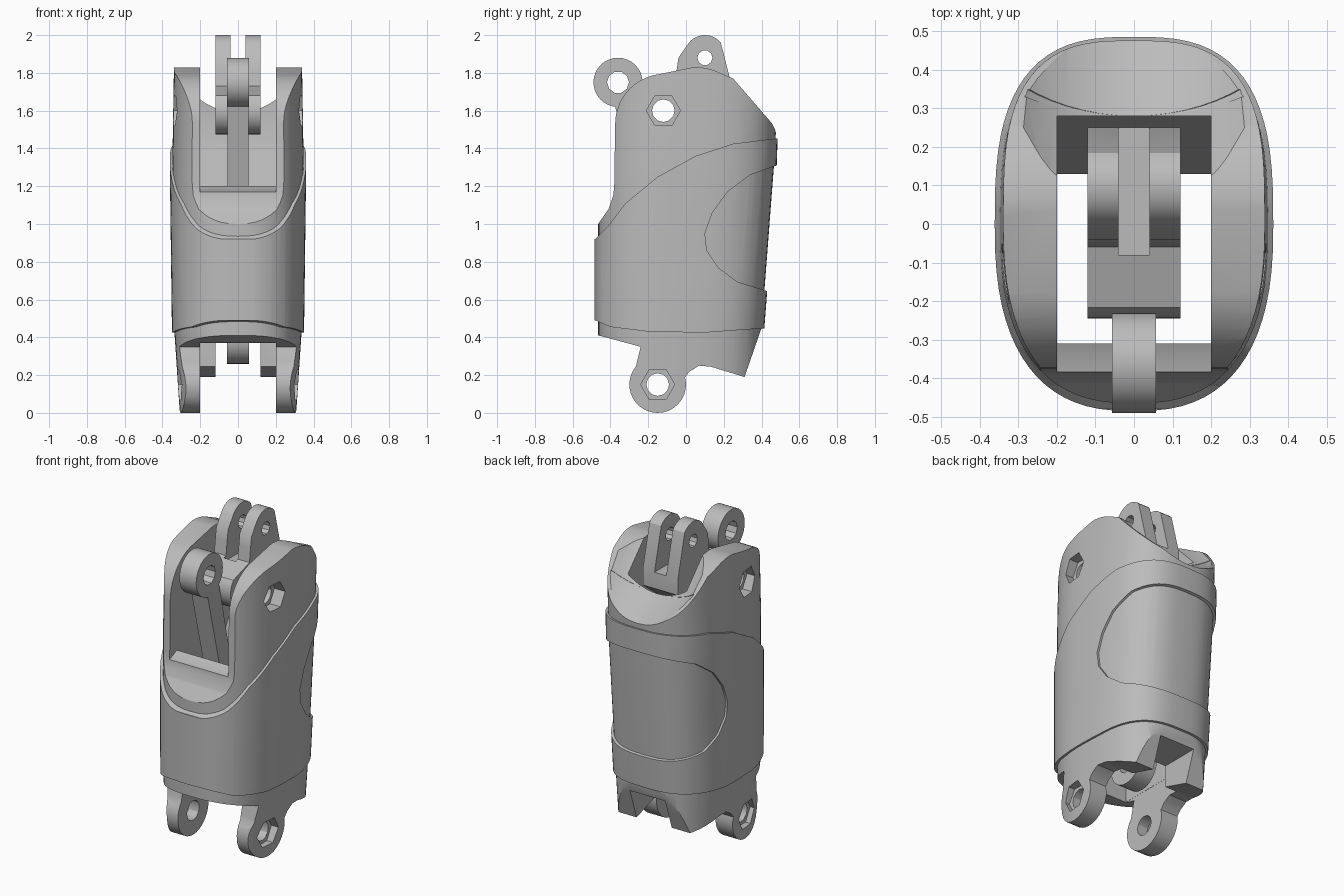
import bpy, bmesh
from math import sin, cos, pi, radians, copysign
from mathutils import Vector

if "Cube" in bpy.data.objects:
    bpy.data.objects.remove(bpy.data.objects["Cube"])

grey = bpy.data.materials.new("light grey plastic")
grey.use_nodes = True
colour = (0.5, 0.5, 0.5, 1)
grey.diffuse_color = colour
grey.node_tree.nodes["Principled BSDF"].inputs["Base Color"].default_value = colour


def finish(name, bm):
    bmesh.ops.recalc_face_normals(bm, faces=bm.faces)
    mesh = bpy.data.meshes.new(name)
    bm.to_mesh(mesh)
    bm.free()
    mesh.materials.append(grey)
    ob = bpy.data.objects.new(name, mesh)
    bpy.context.collection.objects.link(ob)
    return ob


def skin(bm, rings):
    """Join equal rings of points into a capped solid."""
    rows = [[bm.verts.new(p) for p in r] for r in rings]
    n = len(rows[0])
    for a, b in zip(rows, rows[1:]):
        for i in range(n):
            j = (i + 1) % n
            bm.faces.new((a[i], a[j], b[j], b[i]))
    bm.faces.new(rows[0])
    bm.faces.new(rows[-1])


def plate(name, outline, x0, x1):
    """Extrude a (y, z) outline along x."""
    bm = bmesh.new()
    skin(bm, [[(x, y, z) for y, z in outline] for x in (x0, x1)])
    return finish(name, bm)


def box(name, x, y0, y1, z0, z1):
    return plate(name, [(y0, z0), (y1, z0), (y1, z1), (y0, z1)], -x, x)


def arc(y, z, r, a0, a1, n=12):
    return [(y + r * cos(radians(a0 + (a1 - a0) * i / n)),
             z + r * sin(radians(a0 + (a1 - a0) * i / n))) for i in range(n + 1)]


def disc(name, y, z, r, x0, x1, n=32):
    return plate(name, arc(y, z, r, 0, 360 - 360 / n, n - 1), x0, x1)


def oval(name, sections, n=72):
    """Loft rounded oval sections given as (z, half width, front, back)."""
    rings = []
    for z, w, front, back in sections:
        ring = []
        for i in range(n):
            c, s = cos(2 * pi * i / n), sin(2 * pi * i / n)
            power = 0.7 if s > 0 else 0.79  # the back is boxier
            ring.append((w * copysign(abs(c) ** power, c),
                         (front + back) / 2 + (back - front) / 2 * copysign(abs(s) ** power, s), z))
        rings.append(ring)
    bm = bmesh.new()
    skin(bm, rings)
    return finish(name, bm)


def trough(name, start, end, r):
    """Round cutter whose lowest line runs from start to end in (y, z)."""
    a, b = Vector((0, *start)), Vector((0, *end))
    d = (b - a).normalized()
    up = Vector((0, -d.z, d.y))
    side = Vector((1, 0, 0))
    bm = bmesh.new()
    skin(bm, [[p + up * r + r * (side * cos(2 * pi * i / 64) + up * sin(2 * pi * i / 64))
               for i in range(64)] for p in (a, b)])
    return finish(name, bm)


def boolean(target, tool, op="DIFFERENCE"):
    mod = target.modifiers.new(op, "BOOLEAN")
    mod.operation, mod.solver, mod.object = op, "EXACT", tool
    bpy.context.view_layer.objects.active = target
    bpy.ops.object.modifier_apply(modifier=mod.name)
    bpy.data.objects.remove(tool)


def smooth(ob):
    bpy.ops.object.select_all(action="DESELECT")
    ob.select_set(True)
    bpy.context.view_layer.objects.active = ob
    bpy.ops.object.shade_smooth_by_angle(angle=radians(30))


PIVOT, FOOT = (-0.12, 1.6), (-0.15, 0.15)

# Main shell: oval column trimmed to its side outline
shell = oval("main_shell", [(-0.05, 0.305, -0.46, 0.385), (0.45, 0.338, -0.465, 0.40),
                            (1.3, 0.348, -0.465, 0.465), (1.9, 0.338, -0.46, 0.50)])
side = ([(-0.5, 0.42), (-0.24, 0.35), (-0.26, 0.27)] + arc(*FOOT, 0.15, 140, 375, 20)
        + [(0.02, 0.22), (0.07, 0.25), (0.13, 0.245), (0.31, 0.19), (0.40, 0.45), (0.5, 0.5),
           (0.5, 1.38), (0.475, 1.51), (0.25, 1.77)]
        + arc(0.05, 1.53, 0.3, 62, 92, 6) + arc(-0.11, 1.53, 0.265, 105, 180, 10)
        + [(-0.38, 1.2), (-0.385, 1.15), (-0.41, 1.08), (-0.5, 0.95)])
boolean(shell, plate("trim", side, -0.6, 0.6), "INTERSECT")

# Raised sleeve with a slanted top and a scooped back
sleeve = oval("sleeve", [(0.3, 0.343, -0.483, 0.402), (0.45, 0.35, -0.485, 0.415),
                         (1.3, 0.361, -0.485, 0.48), (1.6, 0.361, -0.485, 0.49)])
band = [(-0.6, 0.5), (-0.48, 0.49), (-0.4, 0.455), (-0.2, 0.43), (0.1, 0.425), (0.3, 0.44),
        (0.6, 0.46), (0.6, 0.61), (0.43, 0.645), (0.27, 0.695), (0.17, 0.77), (0.11, 0.86),
        (0.1, 0.95), (0.14, 1.06), (0.22, 1.17), (0.34, 1.26), (0.48, 1.31), (0.6, 1.32),
        (0.6, 1.46), (0.45, 1.45), (0.25, 1.425), (0.05, 1.36), (-0.15, 1.25), (-0.32, 1.11),
        (-0.42, 0.98), (-0.48, 0.92), (-0.6, 0.91)]
boolean(sleeve, plate("trim", band, -0.6, 0.6), "INTERSECT")
boolean(shell, sleeve, "UNION")

# Inner well with sloping back wall, open front slot, dished back rim
well = [(-0.31, -0.2), (0.13, -0.2), (0.13, 1.1), (0.28, 1.36), (0.28, 2.1),
        (-0.7, 2.1), (-0.7, 1.17), (-0.38, 1.17), (-0.31, 1.2)]
boolean(shell, plate("well", well, -0.2, 0.2))
boolean(shell, trough("rim_entry", (0.05, 1.83), (0.28, 1.59), 0.45))
boolean(shell, trough("rim_dish", (0.28, 1.59), (0.68, 1.37), 0.45))

# Gaps between the lower lugs and rear feet
boolean(shell, box("foot_gap", 0.201, -0.7, 0.129, -0.2, 0.37))
boolean(shell, box("rear_notch", 0.12, 0.05, 0.7, -0.2, 0.38))

# Pin holes with hexagonal recesses
for centre in (PIVOT, FOOT):
    boolean(shell, disc("pin_hole", *centre, 0.06, -0.5, 0.5, 12))
    for s in (-1, 1):
        boolean(shell, disc("hex_recess", *centre, 0.09, s * 0.27, s * 0.5, 6))
smooth(shell)

# Rocker: barrel on the pivot carrying a forked lug
outline = (arc(*PIVOT, 0.125, 140, 300, 16) + [(0.12, 1.5), (0.25, 1.6), (0.25, 1.7)]
           + arc(0.1, 1.89, 0.11, 40, 150, 12) + [(-0.04, 1.88), (-0.05, 1.81), (-0.06, 1.73)])
rocker = plate("rocker", outline, -0.12, 0.12)
boolean(rocker, box("fork_gap", 0.04, -0.08, 0.4, 1.7, 2.1))
boolean(rocker, disc("pin_hole", *PIVOT, 0.06, -0.5, 0.5, 12))
boolean(rocker, disc("fork_hole", 0.1, 1.88, 0.04, -0.5, 0.5, 10))
smooth(rocker)

# Pull link: long bar with an eye at each end
EYE, LOW_EYE = (-0.36, 1.75), (0.0, 0.39)
link = plate("pull_link", [(-0.40, 1.72), (-0.27, 1.2), (-0.07, 0.4), (0.05, 0.42),
                           (-0.16, 1.2), (-0.28, 1.72)], -0.056, 0.056)
for eye in (EYE, LOW_EYE):
    boolean(link, disc("eye", *eye, 0.13, -0.0575, 0.0575), "UNION")
for eye in (EYE, LOW_EYE):
    boolean(link, disc("eye_hole", *eye, 0.058, -0.5, 0.5, 10))
smooth(link)
